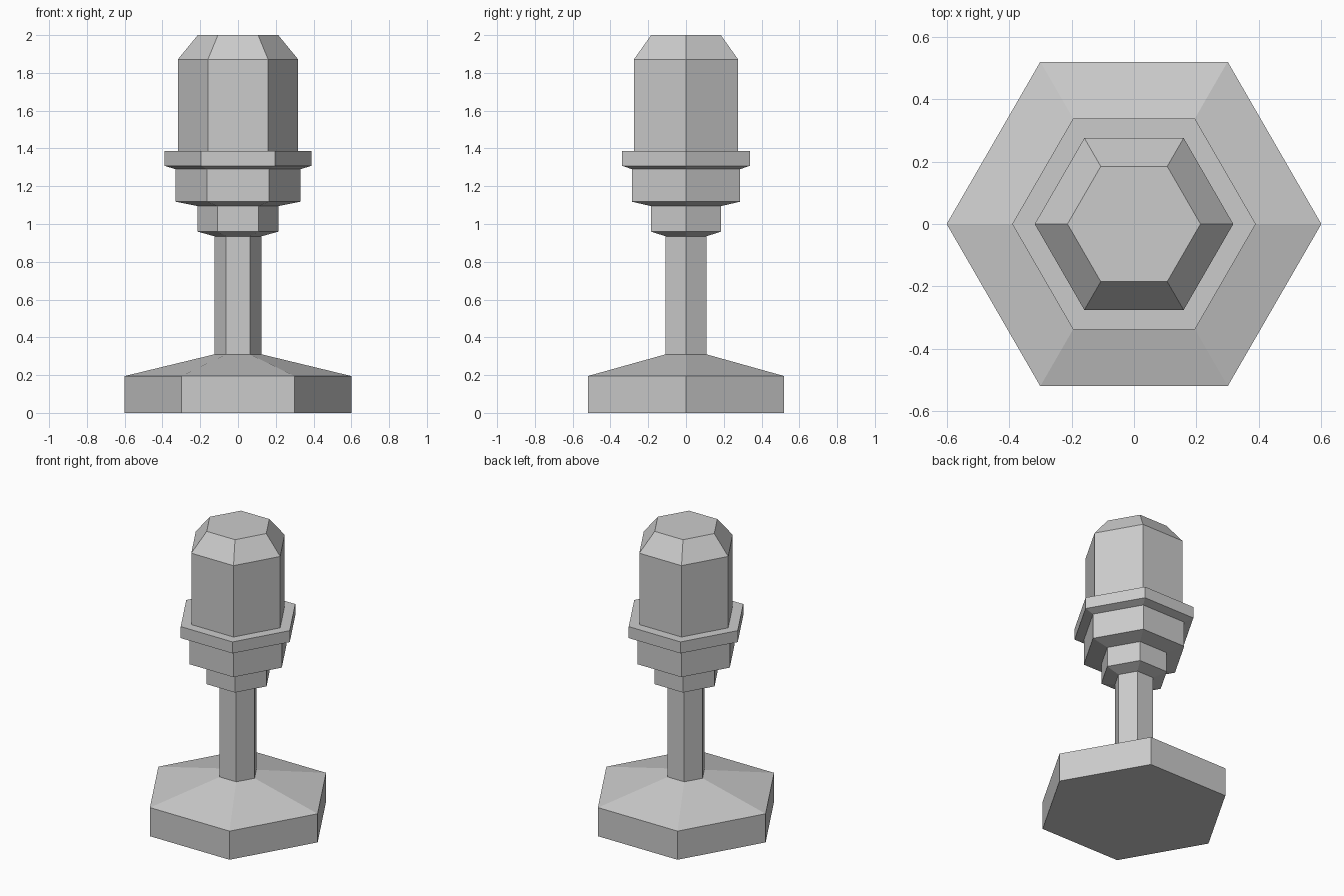
import bpy, bmesh
from math import cos, sin, pi

if "Cube" in bpy.data.objects:
    bpy.data.objects.remove(bpy.data.objects["Cube"])

SIDES = 6


def hex_lathe(name, profile, cap_bottom=False, cap_top=False):
    """Sweep a (radius, z) profile around z with six flat sides."""
    bm = bmesh.new()
    rings = [[bm.verts.new((r * cos(2 * pi * i / SIDES), r * sin(2 * pi * i / SIDES), z))
              for i in range(SIDES)] for r, z in profile]
    for low, high in zip(rings, rings[1:]):
        for i in range(SIDES):
            j = (i + 1) % SIDES
            bm.faces.new((low[i], low[j], high[j], high[i]))
    if cap_bottom:
        bm.faces.new(rings[0][::-1])
    if cap_top:
        bm.faces.new(rings[-1])
    mesh = bpy.data.meshes.new(name)
    bm.to_mesh(mesh)
    bm.free()
    obj = bpy.data.objects.new(name, mesh)
    bpy.context.collection.objects.link(obj)
    return obj


# Wide foot with sloping top
hex_lathe("base", [(0.6, 0), (0.6, 0.195), (0.125, 0.31)], cap_bottom=True)
# Slim column
hex_lathe("stem", [(0.125, 0.31), (0.125, 0.935)])
# Stepped collars, each with a flared underside
hex_lathe("lower_collar", [(0.125, 0.935), (0.215, 0.96), (0.215, 1.095)])
hex_lathe("middle_collar", [(0.215, 1.095), (0.33, 1.118), (0.33, 1.29)])
hex_lathe("rim", [(0.33, 1.29), (0.39, 1.308), (0.39, 1.386), (0.318, 1.386)])
# Upper body with chamfered top
hex_lathe("head", [(0.318, 1.386), (0.318, 1.872), (0.213, 2.0)], cap_top=True)
